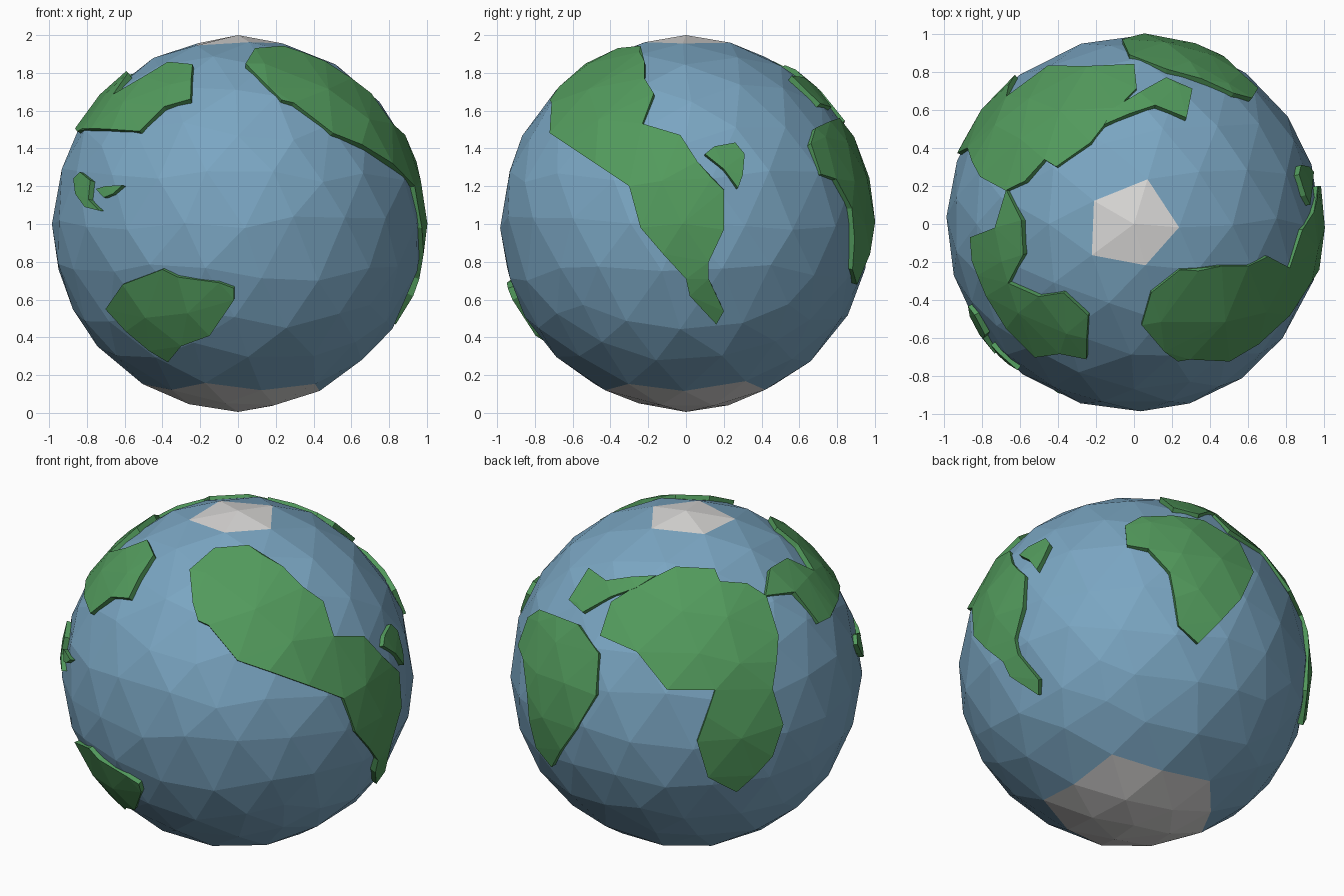
import bpy, bmesh, math, random
from mathutils import Vector
from mathutils.geometry import delaunay_2d_cdt

if "Cube" in bpy.data.objects:
    bpy.data.objects.remove(bpy.data.objects["Cube"])

random.seed(7)
OCEAN_R, LAND_R = 0.987, 1.003
CENTRE = Vector((0, 0, 1))


def material(name, rgb):
    m = bpy.data.materials.new(name)
    m.diffuse_color = (*rgb, 1)
    m.use_nodes = True
    m.node_tree.nodes["Principled BSDF"].inputs["Base Color"].default_value = m.diffuse_color
    return m


BLUE = material("ocean blue", (0.195, 0.38, 0.54))
GREEN = material("land green", (0.085, 0.325, 0.108))
WHITE = material("ice white", (0.70, 0.69, 0.68))


def make_object(name, bm, mats):
    for v in bm.verts:
        v.co += CENTRE
    me = bpy.data.meshes.new(name)
    bm.to_mesh(me)
    bm.free()
    for m in mats:
        me.materials.append(m)
    ob = bpy.data.objects.new(name, me)
    bpy.context.collection.objects.link(ob)


# lift flat outline points onto the sphere, looking from an azimuth and elevation
def lift(az, el, pts):
    a, e = math.radians(az), math.radians(el)
    right = Vector((math.cos(a), math.sin(a), 0))
    toward = Vector((math.sin(a) * math.cos(e), -math.cos(a) * math.cos(e), math.sin(e)))
    up = toward.cross(right)
    out = []
    for u, v in pts:
        w = math.sqrt(max(0.0, 1 - u * u - v * v))
        out.append((right * u + up * v + toward * w).normalized())
    return out


def front(*pts):
    return lift(0, 0, [(x, z - 1) for x, z in pts])


def side(*pts):
    return lift(90, 0, [(y, z - 1) for y, z in pts])


def top(*pts):
    return lift(0, 90, pts)


def back_left(*pts):
    return lift(214, 25, pts)


def below(*pts):
    return lift(140, -30, pts)


# ocean: jittered icosphere, with the rings round the poles as ice
bm = bmesh.new()
bmesh.ops.create_icosphere(bm, subdivisions=3, radius=1)
bm.faces.ensure_lookup_table()
for f in bm.faces:
    z = f.calc_center_median().normalized().z
    f.material_index = 1 if z > math.cos(math.radians(15.5)) or z < -math.cos(math.radians(29.5)) else 0
for v in bm.verts:
    if abs(v.co.z) > 0.999:
        v.co.z = 1.0 if v.co.z > 0 else -0.995
        continue
    j = Vector([random.uniform(-0.04, 0.04) for _ in range(3)])
    if abs(v.co.z) > 0.8:
        j *= 0.6
    v.co = (v.co + j).normalized() * (OCEAN_R + random.uniform(-0.004, 0.004))
ocean_dirs = [v.co.normalized() for v in bm.verts]
make_object("ocean_with_ice_caps", bm, [BLUE, WHITE])


# raised land plate: fill the outline on the sphere and drop a rim into the ocean
def land(name, outline):
    ring = []
    for p, q in zip(outline, outline[1:] + outline[:1]):
        n = max(1, math.ceil((q - p).length / 0.28))
        ring += [p.lerp(q, i / n).normalized() for i in range(n)]
    axis = sum(ring, Vector()).normalized()
    ax = axis.orthogonal().normalized()
    ay = axis.cross(ax)
    inner = [d for d in ocean_dirs if d.dot(axis) > 0 and min((d - p).length for p in ring) > 0.07]
    flat = [Vector((d.dot(ax), d.dot(ay))) / (1 + d.dot(axis)) for d in ring + inner]
    verts, _, faces, *_ = delaunay_2d_cdt(flat, [], [list(range(len(ring)))], 1, 1e-5)
    bm = bmesh.new()
    bv = []
    for p in verts:
        r2 = p.length_squared
        d = (axis * (1 - r2) + (ax * p.x + ay * p.y) * 2) / (1 + r2)
        bv.append(bm.verts.new(d * LAND_R))
    for f in faces:
        bm.faces.new([bv[i] for i in f])
    bmesh.ops.delete(bm, geom=[v for v in bm.verts if not v.link_faces], context='VERTS')
    bm.normal_update()
    for f in bm.faces:
        if f.normal.dot(f.calc_center_median()) < 0:
            f.normal_flip()
    rim = bmesh.ops.extrude_edge_only(bm, edges=[e for e in bm.edges if e.is_boundary])
    for v in rim["geom"]:
        if isinstance(v, bmesh.types.BMVert):
            v.co *= 0.955
    bmesh.ops.recalc_face_normals(bm, faces=bm.faces[:])
    make_object(name, bm, [GREEN])


# long double continent on the right
land("west_continent",
     top((0.04, -0.53), (0.09, -0.36), (0.24, -0.24), (0.46, -0.22))
     + side((-0.22, 1.77), (-0.17, 1.69), (-0.23, 1.53), (-0.03, 1.47), (0.06, 1.33),
            (0.20, 1.18), (0.20, 0.97), (0.12, 0.80), (0.12, 0.71), (0.20, 0.54),
            (0.16, 0.47), (0.02, 0.62), (0.0, 0.71), (-0.24, 0.98), (-0.30, 1.20),
            (-0.63, 1.42), (-0.72, 1.48), (-0.71, 1.64))
     + top((0.23, -0.72), (0.16, -0.67)))

land("right_island", side((0.10, 1.37), (0.15, 1.41), (0.26, 1.43), (0.31, 1.37),
                          (0.30, 1.26), (0.275, 1.19), (0.20, 1.29)))

# tapering continent at the back
land("south_back_continent",
     below((-0.04, 0.71), (-0.05, 0.82), (0.04, 0.87), (0.39, 0.85), (0.59, 0.73),
           (0.67, 0.56), (0.60, 0.41), (0.36, 0.16), (0.25, 0.26), (0.20, 0.56), (0.08, 0.69)))

# largest continent, back left, with its southern lobe
land("east_continent",
     back_left((-0.47, 0.20), (-0.41, 0.39), (-0.27, 0.48), (-0.05, 0.59), (0.17, 0.58),
               (0.20, 0.51), (0.35, 0.50), (0.46, 0.43), (0.53, 0.21), (0.50, -0.09),
               (0.56, -0.29), (0.50, -0.47), (0.30, -0.67), (0.14, -0.59), (0.08, -0.39),
               (0.18, -0.10), (-0.09, -0.10), (-0.26, 0.11)))

land("north_peninsula",
     back_left((-0.65, 0.40), (-0.54, 0.58), (-0.44, 0.51), (-0.16, 0.54),
               (-0.27, 0.47), (-0.41, 0.42), (-0.57, 0.33)))

# bent landmass at the upper left of the front
land("far_east_landmass",
     top((-0.67, 0.18), (-0.59, 0.02), (-0.58, -0.16), (-0.66, -0.31), (-0.50, -0.38),
         (-0.37, -0.36), (-0.24, -0.48))
     + front((-0.25, 1.66), (-0.39, 1.62), (-0.52, 1.49), (-0.67, 1.50), (-0.85, 1.49))
     + top((-0.86, -0.07), (-0.73, -0.02)))

# southern continent and islands on the front left
land("south_front_continent",
     front((-0.70, 0.55), (-0.61, 0.68), (-0.40, 0.76), (-0.32, 0.72), (-0.10, 0.69),
           (-0.02, 0.66), (-0.02, 0.60), (-0.15, 0.41), (-0.30, 0.355), (-0.37, 0.27),
           (-0.47, 0.33)))
land("left_island", front((-0.87, 1.24), (-0.835, 1.275), (-0.78, 1.23), (-0.79, 1.13),
                          (-0.73, 1.07), (-0.81, 1.09), (-0.86, 1.16)))
land("small_island", front((-0.75, 1.185), (-0.70, 1.20), (-0.61, 1.205),
                           (-0.66, 1.16), (-0.71, 1.14)))
